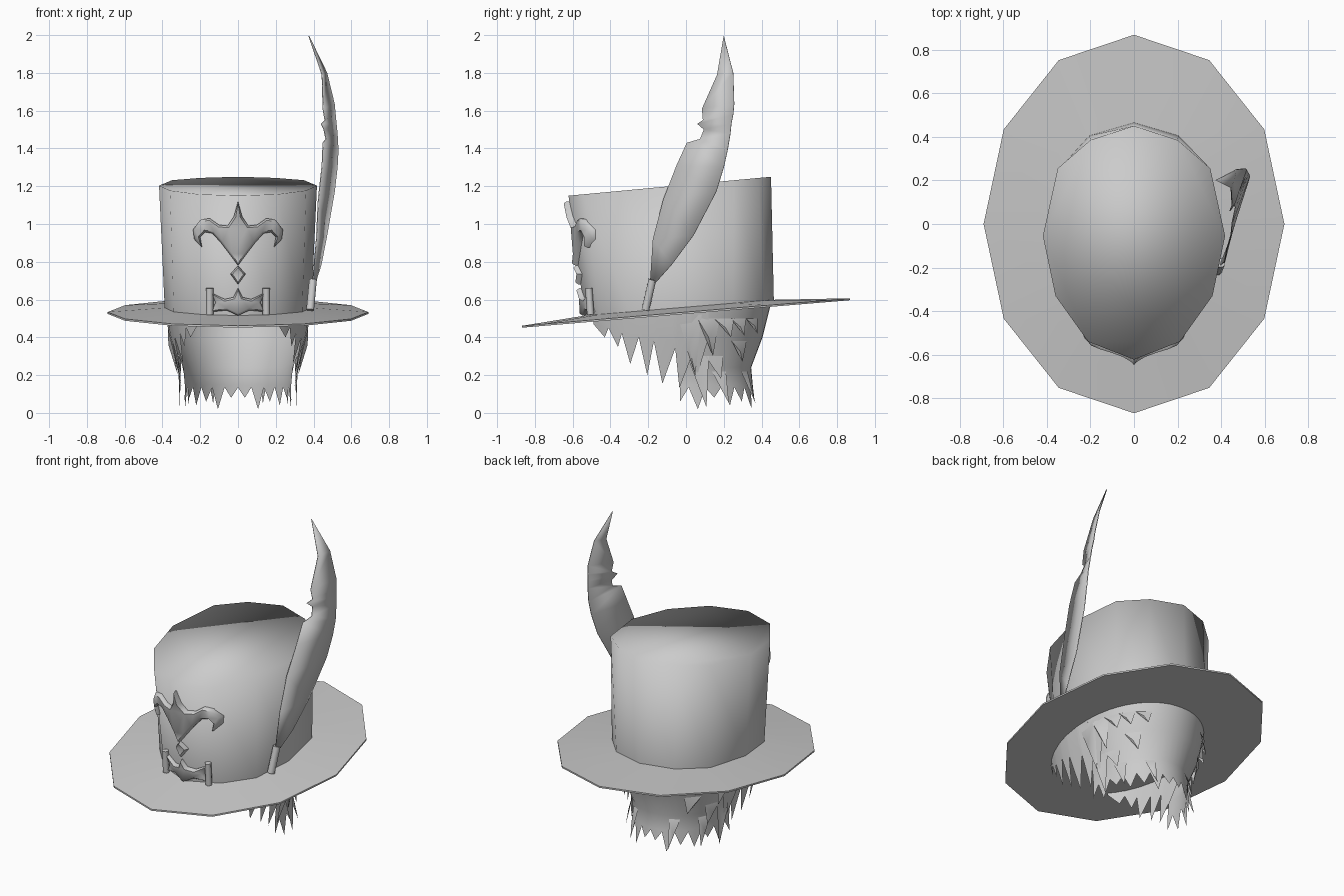
import bpy, bmesh, math
from mathutils import Vector

if "Cube" in bpy.data.objects:
    bpy.data.objects.remove(bpy.data.objects["Cube"])

grey = bpy.data.materials.new("plain grey")
grey.use_nodes = True
grey.diffuse_color = (0.6, 0.6, 0.6, 1)
grey.node_tree.nodes["Principled BSDF"].inputs["Base Color"].default_value = (0.6, 0.6, 0.6, 1)


def finish(name, bm, angle=None, recalc=True):
    """Turn a bmesh into a shaded object; angle keeps creases sharp."""
    if recalc:
        bmesh.ops.recalc_face_normals(bm, faces=bm.faces[:])
    mesh = bpy.data.meshes.new(name)
    bm.to_mesh(mesh)
    bm.free()
    obj = bpy.data.objects.new(name, mesh)
    bpy.context.collection.objects.link(obj)
    mesh.materials.append(grey)
    mesh.polygons.foreach_set("use_smooth", [True] * len(mesh.polygons))
    if angle:
        bpy.ops.object.select_all(action='DESELECT')
        bpy.context.view_layer.objects.active = obj
        obj.select_set(True)
        bpy.ops.object.shade_smooth_by_angle(angle=math.radians(angle))
    return obj


def bridge(bm, a, b, closed=True):
    """Quads (or triangles where points are shared) between two point rows."""
    n = len(a)
    for i in range(n if closed else n - 1):
        j = (i + 1) % n
        quad = []
        for v in (a[i], a[j], b[j], b[i]):
            if v not in quad:
                quad.append(v)
        if len(quad) > 2:
            bm.faces.new(quad)


def ring(bm, pts):
    return [bm.verts.new(p) for p in pts]


def mirrored(half):
    """Closed outline from a half outline that starts and ends on x = 0."""
    return half + [(-x, y) for x, y in reversed(half[1:-1])]


def brim_z(y):
    return 0.455 + (y + 0.87) * 0.0838


def crown_top_z(y):
    return 1.15 + (y + 0.62) * 0.0935


base_half = [(0, .465), (.205, .405), (.345, .25), (.388, -.04), (.34, -.3), (.2, -.455), (0, -.535)]
top_half = [(0, .45), (.2, .385), (.35, .255), (.418, -.055), (.36, -.33), (.21, -.54), (0, -.622)]

# Crown: tapered tube with a slanted cap, smooth throughout
bm = bmesh.new()
low = ring(bm, [(x, y, brim_z(y) + .03) for x, y in mirrored(base_half)])
high = ring(bm, [(x, y, crown_top_z(y)) for x, y in mirrored(top_half)])
bridge(bm, low, high)
bm.faces.new(high)
finish("crown", bm)

# Brim: twelve-sided tilted disc, raised a little towards the crown
bm = bmesh.new()
oval = [(.69 * math.sin(i * math.pi / 6), .868 * math.cos(i * math.pi / 6)) for i in range(12)]
inner = ring(bm, [(x, y, brim_z(y) + .032) for x, y in mirrored(base_half)])
edge = ring(bm, [(x, y, brim_z(y) + .006) for x, y in oval])
under = ring(bm, [(x, y, brim_z(y) - .004) for x, y in oval])
bridge(bm, inner, edge)
bridge(bm, edge, under)
bm.faces.new(under)
finish("brim", bm, 40)


def crown_front(x, z):
    """y of the crown's front wall."""
    x = abs(x)
    y = -.535 - .087 * (z - .51) / .64
    return y + (x / .21 * .082 if x < .21 else .082 + (x - .21) / .15 * .19)


def plate(name, half, depth):
    """Raised ornament that follows the front of the crown."""
    bm = bmesh.new()
    face = bm.faces.new(ring(bm, [(x, 0, z) for x, z in mirrored(half)]))
    face.normal_update()
    out = bmesh.ops.extrude_face_region(bm, geom=[face])
    top = [g for g in out["geom"] if isinstance(g, bmesh.types.BMFace)]
    for v in top[0].verts:
        v.co.y = -depth * .5
    bm.faces.remove(face)
    bmesh.ops.recalc_face_normals(bm, faces=bm.faces[:])
    bmesh.ops.inset_region(bm, faces=top, thickness=.011, depth=depth * .5)
    bmesh.ops.triangulate(bm, faces=top)
    for v in bm.verts:
        v.co.y += crown_front(v.co.x, v.co.z) + .004
    finish(name, bm, 50)


# Front ornaments
plate("scroll_emblem", [(0, 1.12), (.022, 1.04), (.055, .99), (.1, .995), (.15, 1.03), (.2, 1.022),
                        (.238, .97), (.232, .92), (.19, .875), (.2, .93), (.175, .957), (.135, .95),
                        (.09, .9), (.04, .835), (0, .78)], .035)
plate("small_diamond", [(0, .78), (.04, .735), (0, .68)], .03)
plate("buckle_star", [(0, .66), (.025, .612), (.07, .602), (.14, .635), (.12, .585), (.14, .535),
                      (.06, .543), (0, .515)], .03)


def rod(name, a, b, r):
    a, b = Vector(a), Vector(b)
    bm = bmesh.new()
    bmesh.ops.create_cone(bm, cap_ends=True, segments=8, radius1=r, radius2=r, depth=(b - a).length)
    q = (b - a).to_track_quat('Z', 'Y')
    for v in bm.verts:
        v.co = q @ v.co + (a + b) / 2
    finish(name, bm, 50)


for side, name in ((1, "left"), (-1, "right")):
    rod(name + "_buckle_rod", (side * .15, -.505, .52), (side * .15, -.515, .66), .019)
rod("feather_holder", (.382, -.215, .545), (.397, -.178, .705), .022)

# Feather: thin leaning blade with a notched front edge
front = [(.395, -.19, .69), (.415, -.175, .92), (.425, -.12, 1.13), (.445, -.05, 1.31),
         (.45, .005, 1.43), (.465, .075, 1.45), (.455, .095, 1.5), (.44, .06, 1.53),
         (.46, .09, 1.55), (.45, .085, 1.61), (.445, .165, 1.79)]
back = [(.41, -.16, .69), (.44, -.075, .785), (.47, .04, .94), (.51, .16, 1.17),
        (.525, .2, 1.3), (.53, .22, 1.39), (.525, .235, 1.48), (.52, .24, 1.53),
        (.515, .25, 1.58), (.51, .255, 1.635), (.47, .25, 1.8)]
bm = bmesh.new()
tip = bm.verts.new((.375, .2, 1.995))
bridge(bm, ring(bm, front) + [tip], ring(bm, back) + [tip], closed=False)
feather = finish("feather", bm)
mod = feather.modifiers.new("thickness", 'SOLIDIFY')
mod.thickness = .005
mod.offset = 0


def hair_point(t, z, out=0):
    """Point on the back hair; t is the angle from straight back."""
    levels = [(.02, .285, .375), (.13, .28, .355), (.24, .29, .345), (.4, .355, .405), (.6, .385, .455)]
    for (z0, a0, b0), (z1, a1, b1) in zip(levels, levels[1:]):
        if z <= z1:
            break
    f = (z - z0) / (z1 - z0)
    a, b = a0 + (a1 - a0) * f + out, b0 + (b1 - b0) * f + out
    return (a * math.sin(t), b * math.cos(t), z)


# Back hair: open shell with a jagged lower edge
bm = bmesh.new()
n = 26
angles = [math.radians(-95 + 190 * i / n) for i in range(n + 1)]
rows = [ring(bm, [hair_point(t, z) for t in angles]) for z in (.56, .4, .24, .15)]
drops = (.02, .06, .04, .08)
rows.append(ring(bm, [hair_point(t, .135 if i % 2 else drops[abs(i - n // 2) // 2 % 4 - 1] - .0)
                      for i, t in enumerate(angles)]))
for a, b in zip(rows, rows[1:]):
    bridge(bm, b, a, closed=False)
finish("back_hair", bm, recalc=False)

# Side hair: hanging locks in front of the shell, and loose tufts over it
lock_edge = [(-.49, .47), (-.43, .4), (-.41, .45), (-.36, .35), (-.34, .42), (-.295, .26), (-.25, .4),
             (-.205, .2), (-.17, .38), (-.125, .155), (-.05, .36), (-.035, .13), (.03, .3), (.06, .2),
             (.12, .4)]
tufts = [(88, .52, .2, 9), (74, .5, .3, 8), (62, .5, .4, 8), (50, .5, .41, 7), (36, .5, .42, 7),
         (80, .3, .03, 9), (66, .3, .18, 8), (45, .38, .27, 8), (60, .22, .05, 7), (28, .22, .05, 6)]


def lock_x(y, z):
    return .385 * math.sqrt(1 - ((y + .05) / .53) ** 2) * (1 - .62 * max(0, .5 - z))


for side, name in ((1, "left"), (-1, "right")):
    bm = bmesh.new()
    top, mid, bottom = [], [], []
    for i, (y, z) in enumerate(lock_edge):
        zt = brim_z(y) + .01
        yt = y - (.03 if i % 2 else 0)
        zm = max(z, .42 if y > -.35 else .46)
        yt = max(yt, -.49)
        top.append(bm.verts.new((side * lock_x(yt, zt), yt, zt)))
        mid.append(bm.verts.new((side * lock_x(yt, zm), yt, zm)))
        bottom.append(bm.verts.new((side * lock_x(y, z), y, z)))
    for a, b in ((top, mid), (mid, bottom)):
        bridge(bm, a, b, closed=False)
    bmesh.ops.remove_doubles(bm, verts=bm.verts[:], dist=.0005)
    for deg, z_top, z_tip, w in tufts:
        t, dt = math.radians(deg) * side, math.radians(w)
        a = bm.verts.new(hair_point(t - dt, z_top, .004))
        b = bm.verts.new(hair_point(t + dt, z_top, .004))
        m = bm.verts.new(hair_point(t, (z_top + z_tip) / 2, .03))
        c = bm.verts.new(hair_point(t - side * dt * .6, z_tip, .035))
        bm.faces.new((a, m, b))
        bm.faces.new((a, c, m))
        bm.faces.new((m, c, b))
    bm.normal_update()
    for f in bm.faces:
        if f.normal.x * side < 0:
            f.normal_flip()
    finish(name + "_side_hair", bm, 60, recalc=False)
